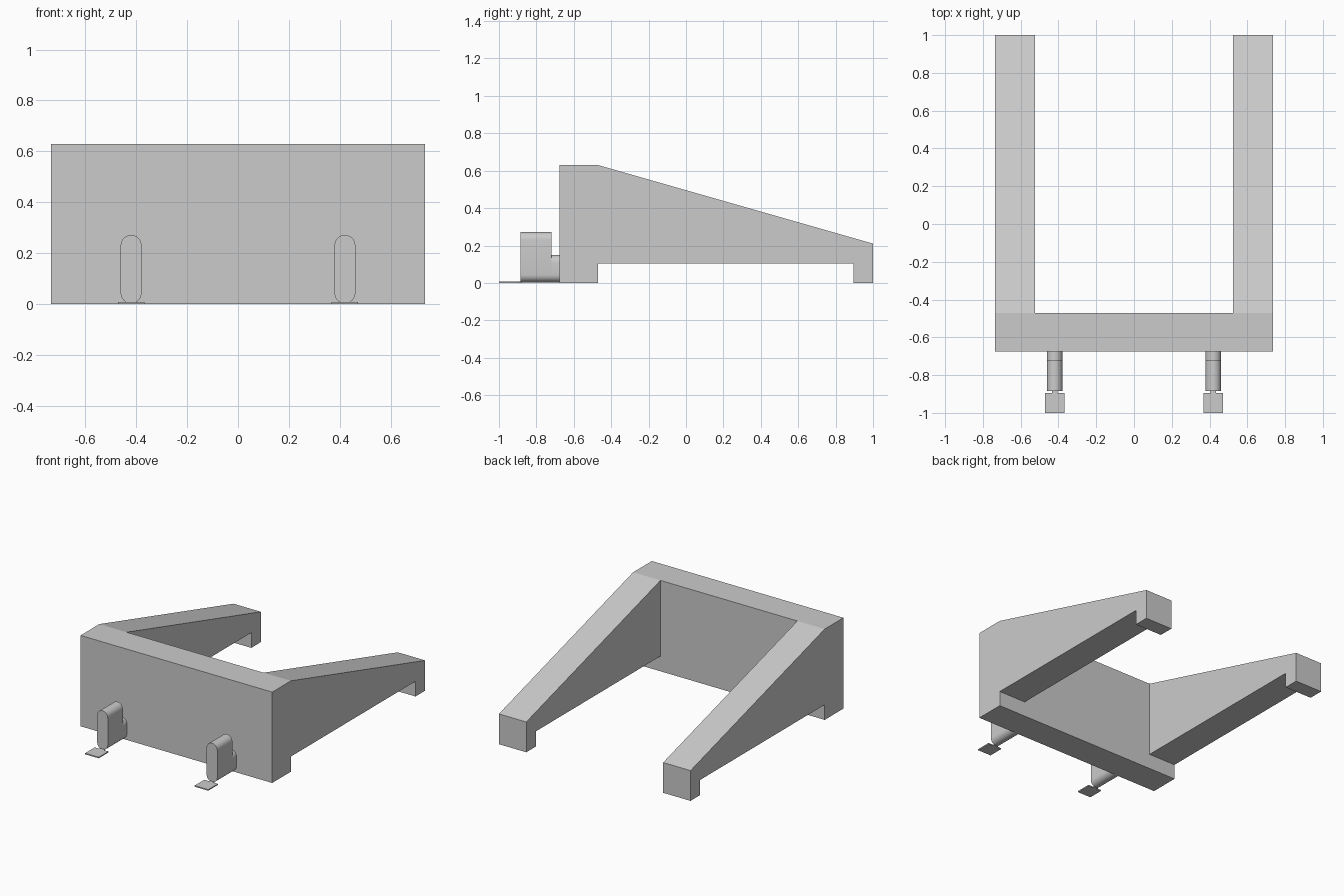
import bpy, bmesh
from math import cos, sin, pi

cube = bpy.data.objects.get("Cube")
if cube:
    bpy.data.objects.remove(cube, do_unlink=True)

grey = bpy.data.materials.new("plain_grey")
grey.use_nodes = True
colour = (0.6, 0.6, 0.6, 1)
grey.diffuse_color = colour
grey.node_tree.nodes["Principled BSDF"].inputs["Base Color"].default_value = colour


def finish(name, bm, smooth=False):
    bmesh.ops.recalc_face_normals(bm, faces=bm.faces)
    mesh = bpy.data.meshes.new(name)
    bm.to_mesh(mesh)
    bm.free()
    mesh.materials.append(grey)
    obj = bpy.data.objects.new(name, mesh)
    bpy.context.collection.objects.link(obj)
    if smooth:
        bpy.ops.object.select_all(action='DESELECT')
        obj.select_set(True)
        bpy.context.view_layer.objects.active = obj
        bpy.ops.object.shade_smooth_by_angle(angle=0.6)
    return obj


def box(name, x, y, z):
    """Box from (min, max) ranges."""
    bm = bmesh.new()
    bmesh.ops.create_cube(bm, size=1)
    for v in bm.verts:
        v.co = [r[0] + (c + 0.5) * (r[1] - r[0]) for c, r in zip(v.co, (x, y, z))]
    return finish(name, bm)


def rounded_bar(name, x, y, bottom, top, radius, steps=12):
    """Upright slot outline in x/z, extruded along y."""
    bm = bmesh.new()
    ring = []
    for i in range(2 * (steps + 1)):
        upper = i <= steps
        a = pi * (i if upper else i - 1) / steps
        zc = top - radius if upper else bottom + radius
        ring.append(bm.verts.new((x + radius * cos(a), y[0], zc + radius * sin(a))))
    face = bm.faces.new(ring)
    new = bmesh.ops.extrude_face_region(bm, geom=[face])["geom"]
    for v in new:
        if isinstance(v, bmesh.types.BMVert):
            v.co.y = y[1]
    # the extrusion may keep or drop the starting cap
    edges = [e for e in bm.edges if e.is_boundary]
    if edges:
        bmesh.ops.holes_fill(bm, edges=edges, sides=0)
    return finish(name, bm, smooth=True)


# Body: front wall with two sloping arms, swept across four x stations
profile = [(-0.675, 0), (-0.47, 0), (-0.47, 0.105), (0.895, 0.105), (0.895, 0),
           (1, 0), (1, 0.21), (-0.47, 0.63), (-0.675, 0.63)]
whole, wall, arm = list(range(9)), [0, 1, 2, 7, 8], list(range(2, 8))
bm = bmesh.new()
rows = [[bm.verts.new((x, y, z)) for y, z in profile]
        for x in (-0.735, -0.525, 0.525, 0.735)]
for span, loop in enumerate((whole, wall, whole)):
    a, b = rows[span], rows[span + 1]
    for i, j in zip(loop, loop[1:] + loop[:1]):
        bm.faces.new((a[i], a[j], b[j], b[i]))
for row, cap in zip(rows, (whole, arm, arm, whole)):
    bm.faces.new([row[i] for i in cap])
bmesh.ops.recalc_face_normals(bm, faces=bm.faces)
bmesh.ops.dissolve_limit(bm, angle_limit=0.01, verts=bm.verts, edges=bm.edges)
finish("body", bm)

# Fittings on the front wall
for side, x in (("left", 0.42), ("right", -0.42)):
    rounded_bar(side + "_prong", x, (-0.885, -0.72), 0.003, 0.272, 0.041)
    rounded_bar(side + "_prong_stem", x, (-0.72, -0.675), 0.003, 0.15, 0.041)
    box(side + "_pad_neck", (x - 0.015, x + 0.015), (-0.895, -0.88), (0, 0.008))
    box(side + "_pad", (x - 0.052, x + 0.052), (-1, -0.895), (0, 0.008))
